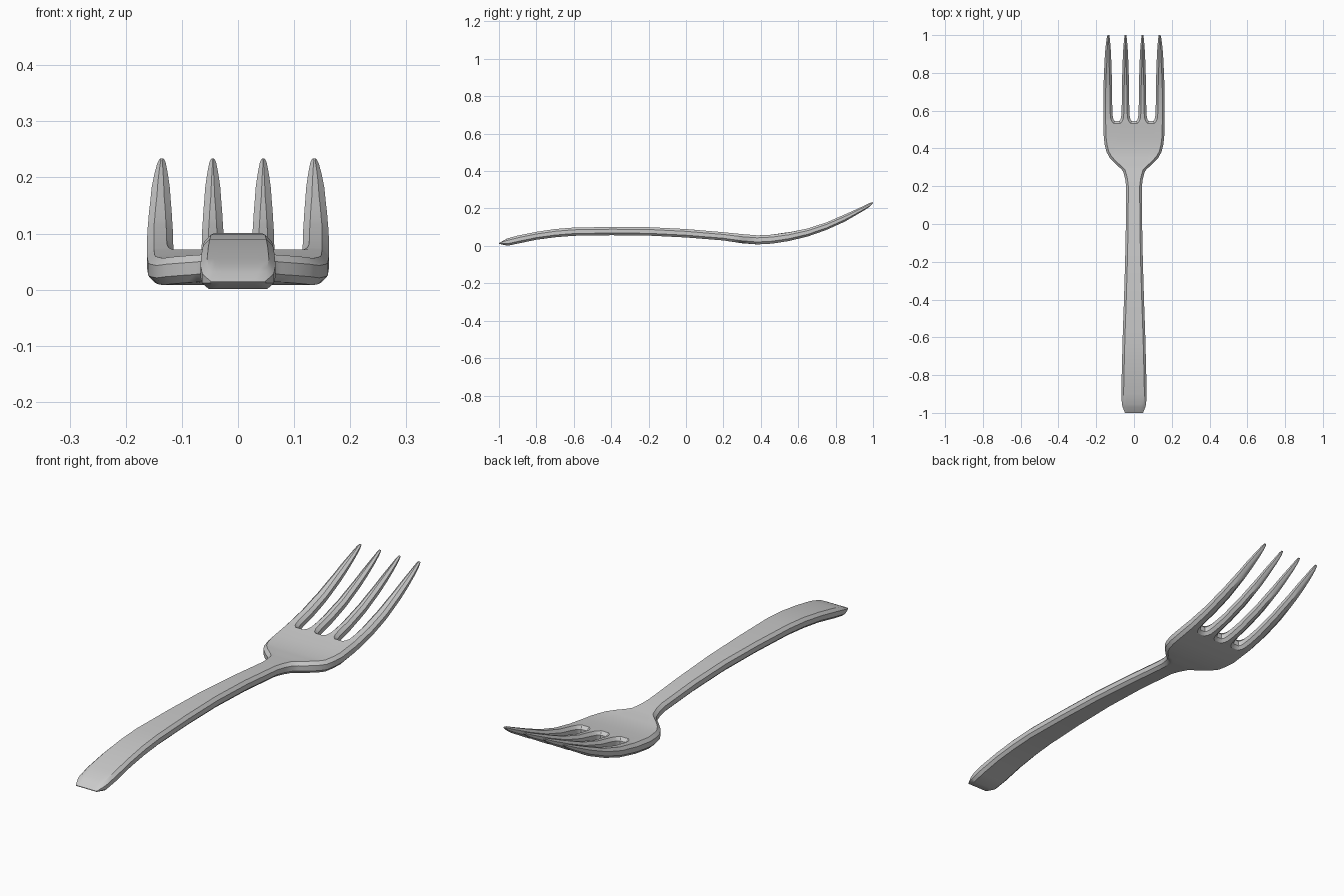
import bpy, bmesh
from mathutils import Vector

if "Cube" in bpy.data.objects:
    bpy.data.objects.remove(bpy.data.objects["Cube"])

# Side profile: y, underside z, upper z
SIDE = [(-1, .011, .016), (-.955, .001, .04), (-.9, .012, .055), (-.8, .033, .075),
        (-.7, .046, .09), (-.6, .054, .098), (-.4, .057, .101), (-.2, .055, .1),
        (0, .045, .09), (.2, .029, .073), (.3, .014, .062), (.38, .008, .056),
        (.46, .012, .06), (.55, .026, .072), (.65, .05, .093), (.75, .085, .125),
        (.85, .13, .168), (.95, .188, .213), (.985, .211, .23), (1, .226, .234)]
# Half width of handle and head up to the slot bottoms
WIDTH = [(-1, .048), (-.97, .06), (-.955, .064), (-.9, .067), (-.8, .065), (-.6, .06),
         (-.4, .053), (-.2, .047), (0, .043), (.2, .042), (.24, .047), (.28, .058),
         (.295, .072), (.32, .1), (.35, .128), (.38, .145), (.42, .155), (.46, .16),
         (.545, .162)]
# Half width of one tine
TINE = [(.545, .033), (.55, .028), (.562, .0235), (.59, .0205), (.65, .0195), (.72, .019),
        (.8, .017), (.9, .0135), (.95, .010), (.985, .0065), (1, .004)]


def sample(table, y, k=1):
    for a, b in zip(table, table[1:]):
        if y <= b[0]:
            t = (y - a[0]) / (b[0] - a[0])
            return a[k] + (b[k] - a[k]) * t
    return table[-1][k]


def tine_row(h):
    right = [.045 - h, .045 + h, .135 - h, min(.162, .135 + 1.4 * h)]
    return [-x for x in reversed(right)] + right


slot = .545
ys = sorted({r[0] for r in SIDE + WIDTH + TINE})
base = [x / .162 for x in tine_row(.033)]

# Flat plan of the fork: full strips below the slots, four strips above
plan = bmesh.new()
rows = []
for y in ys:
    xs = [f * sample(WIDTH, y) for f in base] if y <= slot else tine_row(sample(TINE, y))
    rows.append([plan.verts.new((x, y, 0)) for x in xs])
for y, a, b in zip(ys, rows, rows[1:]):
    for i in range(0, 7, 1 if y < slot else 2):
        plan.faces.new((a[i], a[i + 1], b[i + 1], b[i]))
plan.verts.index_update()

# Outward directions along the rim
rim = []
normals = {}
for f in plan.faces:
    for l in f.loops:
        if l.edge.is_boundary:
            p, q = l.vert, l.link_loop_next.vert
            d = (q.co - p.co).normalized()
            n = Vector((d.y, -d.x, 0))
            rim.append((p, q))
            normals.setdefault(p, []).append(n)
            normals.setdefault(q, []).append(n)

# Solid body: upper and lower sheets joined by a chamfered rim
bm = bmesh.new()
stack = {}
for v in plan.verts:
    x, y, _ = v.co
    lo, hi = sample(SIDE, y, 1), sample(SIDE, y, 2)
    t = hi - lo
    off = Vector((0, 0, 0))
    levels = (0, 1)
    if v in normals:
        n1, n2 = normals[v]
        off = (n1 + n2) / max(.5, 1 + n1.dot(n2)) * min(.012, .35 * t)
        levels = (0, .27, .73, 1)
    stack[v] = [bm.verts.new(v.co + Vector((0, 0, lo + t * s)) - (off if s in (0, 1) else off * 0))
                for s in levels]
for f in plan.faces:
    bm.faces.new([stack[v][-1] for v in f.verts])
    bm.faces.new([stack[v][0] for v in reversed(f.verts)])
for p, q in rim:
    for k in range(3):
        bm.faces.new((stack[p][k], stack[q][k], stack[q][k + 1], stack[p][k + 1]))
bmesh.ops.recalc_face_normals(bm, faces=bm.faces)

mesh = bpy.data.meshes.new("fork")
bm.to_mesh(mesh)
bm.free()
plan.free()
fork = bpy.data.objects.new("fork", mesh)
bpy.context.collection.objects.link(fork)
bpy.context.view_layer.objects.active = fork
fork.select_set(True)
bpy.ops.object.shade_smooth_by_angle(angle=.6)
